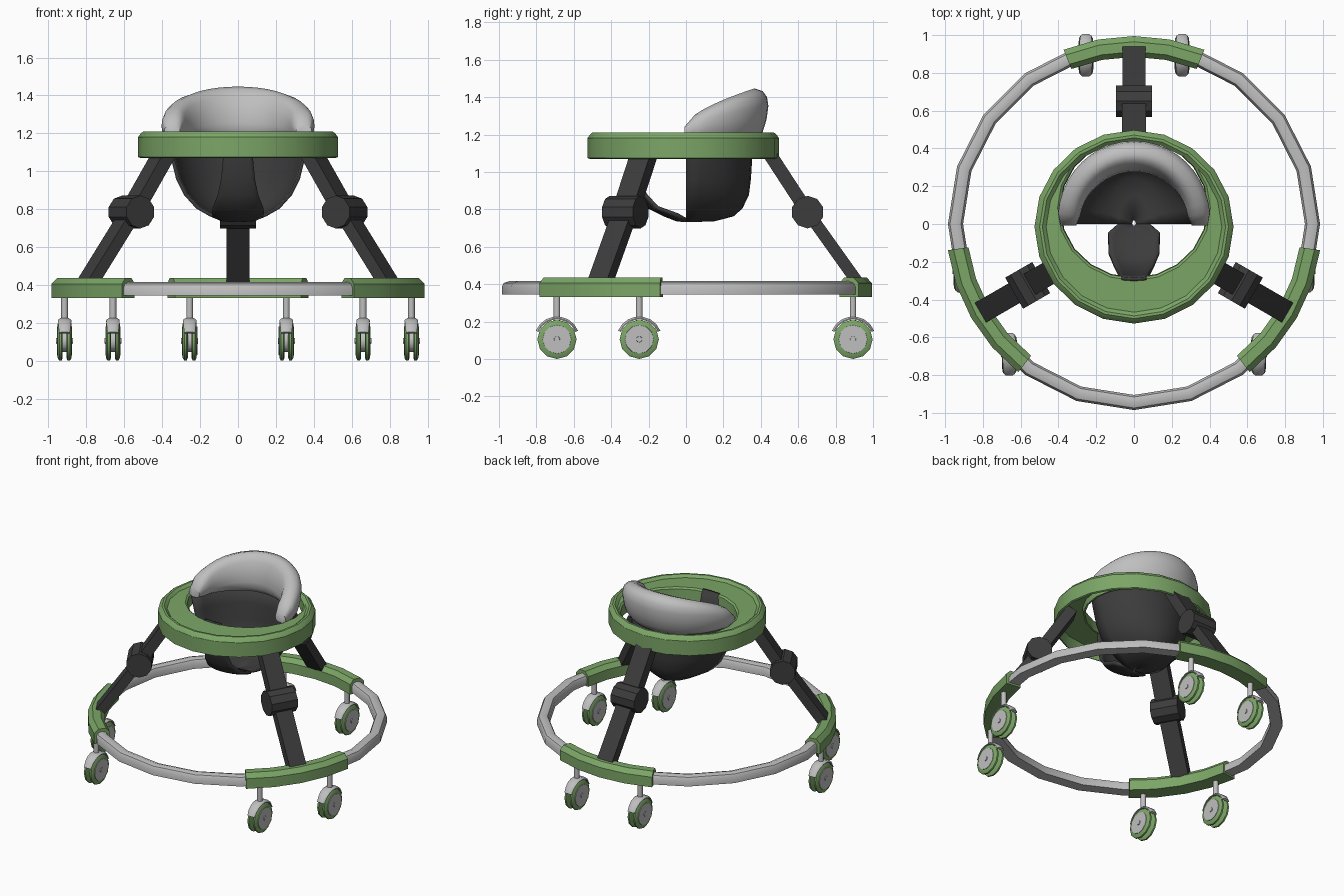
import bpy, bmesh, math
from mathutils import Vector, Matrix

if "Cube" in bpy.data.objects:
    bpy.data.objects.remove(bpy.data.objects["Cube"])

def mat(name, c):
    m = bpy.data.materials.new(name)
    m.diffuse_color = (*c, 1)
    m.use_nodes = True
    m.node_tree.nodes["Principled BSDF"].inputs["Base Color"].default_value = m.diffuse_color
    return m

GREEN = mat("green plastic", (0.20, 0.38, 0.135))
GREY = mat("light grey", (0.52, 0.52, 0.52))
DARK = mat("dark charcoal", (0.045, 0.045, 0.045))
cos, sin, pi = math.cos, math.sin, math.pi

def loft(name, secs, m, wrap=True, loop=False, caps=False, smooth=None, xf=None):
    """Skin a list of equal-length sections; wrap closes each section, loop joins last to first."""
    bm = bmesh.new()
    rows = [[bm.verts.new(p) for p in s] for s in secs]
    n, k = len(rows), len(rows[0])
    for i in range(n if loop else n - 1):
        a, b = rows[i], rows[(i + 1) % n]
        for j in range(k if wrap else k - 1):
            q = (j + 1) % k
            bm.faces.new((a[j], a[q], b[q], b[j]))
    if caps:
        bm.faces.new(rows[0])
        bm.faces.new(rows[-1])
    bmesh.ops.recalc_face_normals(bm, faces=bm.faces)
    if xf is not None:
        bm.transform(xf)
    me = bpy.data.meshes.new(name)
    bm.to_mesh(me)
    bm.free()
    ob = bpy.data.objects.new(name, me)
    bpy.context.collection.objects.link(ob)
    me.materials.append(m)
    if smooth:
        bpy.ops.object.select_all(action='DESELECT')
        ob.select_set(True)
        bpy.context.view_layer.objects.active = ob
        bpy.ops.object.shade_smooth_by_angle(angle=math.radians(smooth))
    return ob

def ring(r, z, n, ry=None, cy=0):
    ry = r if ry is None else ry
    return [(r * cos(2 * pi * i / n), cy + ry * sin(2 * pi * i / n), z) for i in range(n)]

def arc(profile, angles):
    """Profile of (r, z) swept around the z axis through the given angles."""
    return [[(r * cos(a), r * sin(a), z) for r, z in profile] for a in angles]

def x_disc(name, prof, m, at, n=12):
    """Revolve (x, r) pairs about the x axis at a point."""
    secs = [[(at[0] + x, at[1] + r * sin(2 * pi * i / n), at[2] - r * cos(2 * pi * i / n))
             for i in range(n)] for x, r in prof]
    return loft(name, secs, m, caps=True, smooth=35)

# Floor ring, arched section
prof = [(0.905, 0.345), (0.905, 0.385), (0.916, 0.406), (0.945, 0.416),
        (0.974, 0.406), (0.985, 0.385), (0.985, 0.345)]
loft("base_ring", arc(prof, [2 * pi * i / 20 for i in range(20)]), GREY, loop=True, smooth=40)

# Three clamps and three legs
clamp = [(0.885, 0.332), (0.885, 0.405), (0.912, 0.436), (0.965, 0.436), (0.995, 0.405), (0.995, 0.332)]

def bar(name, p, q, w, t, xf):
    """Flat bar in the yz plane from p to q, half width w, half thickness t."""
    p, q = Vector((0, *p)), Vector((0, *q))
    d = (q - p).normalized()
    n = Vector((0, -d.z, d.y)) * t
    x = Vector((w, 0, 0))
    return loft(name, [[c - x - n, c + x - n, c + x + n, c - x + n] for c in (p, q)], DARK, caps=True, xf=xf)

for tag, turn in (("back", 0), ("left", 120), ("right", -120)):
    base = math.radians(90 + turn)
    loft(tag + "_clamp", arc(clamp, [base + math.radians(d) for d in (-22, -11, 0, 11, 22)]),
         GREEN, caps=True, smooth=40)
    xf = Matrix.Rotation(math.radians(turn), 4, 'Z')
    bar(tag + "_upper_leg", (0.65, 0.785), (0.425, 1.13), 0.063, 0.036, xf)
    bar(tag + "_lower_leg", (0.65, 0.785), (0.925, 0.40), 0.06, 0.032, xf)
    joint = [[(x, 0.65 + 0.087 * cos(pi / 5 * (i + .5)), 0.785 + 0.087 * sin(pi / 5 * (i + .5)))
              for i in range(10)] for x in (-0.095, 0.095)]
    loft(tag + "_leg_joint", joint, DARK, caps=True, xf=xf)

# Six twin-wheel casters
for i, (cx, cy) in enumerate([(.255, .893), (.915, -.25), (.66, -.69)]):
    for s in (-1, 1):
        c = (s * cx, cy, 0.105)
        tag = "caster_%d_%s" % (i + 1, "right" if s > 0 else "left")
        loft(tag + "_stem", [[(c[0] + x, cy + y, z) for x, y, _ in ring(0.018, 0, 10)]
                             for z in (0.2, 0.345)], GREY, caps=True, smooth=40)
        x_disc(tag + "_core", [(-0.012, 0.06), (0.012, 0.06)], GREY, c)
        for e in (-1, 1):
            x_disc(tag + "_tyre", [(e * 0.010, 0.09), (e * 0.016, 0.105), (e * 0.028, 0.105),
                                   (e * 0.037, 0.09)], GREEN, c)
            x_disc(tag + "_disc", [(e * 0.030, 0.078), (e * 0.040, 0.076)], GREY, c)
            x_disc(tag + "_hub", [(e * 0.035, 0.017), (e * 0.045, 0.015)], GREY, c)
        fender = []
        for k in range(8):
            a = math.radians(22 + k * 136 / 7)
            w = 0.024 + 0.012 * sin(a)
            fender.append([(c[0] + x, cy + r * cos(a), c[2] + r * sin(a))
                           for x, r in ((-w, 0.106), (-w, 0.112), (-w * .6, 0.122),
                                        (w * .6, 0.122), (w, 0.112), (w, 0.106))])
        loft(tag + "_fender", fender, GREY, caps=True, smooth=40)

# Tray: hollow dish with an off-centre seat opening
N = 20
outer = [(0.505, 1.15), (0.515, 1.07), (0.527, 1.075), (0.527, 1.18), (0.515, 1.197), (0.500, 1.210),
         (0.485, 1.210), (0.465, 1.192)]
hole = [(0.405, 1.195), (0.392, 1.185), (0.388, 1.11), (0.400, 1.11), (0.405, 1.15)]
tray = [ring(r, z, N, r * 0.972, -0.015) for r, z in outer]
tray += [ring(r, z, N, r - 0.02, 0.085) for r, z in hole]
loft("tray", tray, GREEN, loop=True, smooth=30)

# Fabric seat: bowl levels (z, side radius, back radius, front radius, strap half angle)
levels = [(1.20, .375, .37, .292, 10), (1.07, .345, .345, .282, 13), (.96, .318, .338, .262, 16),
          (.88, .278, .328, .235, 22), (.81, .215, .295, .195, 38), (.77, .145, .25, .115, 68),
          (.745, .085, .15, .05, 90), (.74, .01, .02, .01, 90)]
back, strap = [], []
for z, rx, rb, rf, h in levels:
    back.append([(rx * cos(pi * i / 14), rb * sin(pi * i / 14), z) for i in range(15)])
    h = math.radians(h)
    strap.append([(rx * sin(h * (i / 4 - 1)), -rf * cos(h * (i / 4 - 1)), z) for i in range(9)])
for name, secs in (("seat_back", back), ("seat_front_strap", strap)):
    ob = loft(name, secs, DARK, wrap=False, smooth=50)
    mod = ob.modifiers.new("thickness", 'SOLIDIFY')
    mod.thickness = 0.018
    mod.offset = 0

# Padded backrest: horseshoe cushion rising to the rear
pad = []
M = 22
for i in range(M + 1):
    t = pi * i / M
    s = max(sin(t), 0)
    top = 1.255 + 0.187 * s ** 0.65
    zc, hz = (top + 1.165) / 2, (top - 1.165) / 2
    hr = 0.058 + 0.012 * s
    end = 0.72 if i in (0, M) else 1.0
    sec = []
    for j in range(14):
        a = 2 * pi * j / 14
        ca, sa = cos(a), sin(a)
        u = math.copysign(abs(ca) ** 0.8, ca) * hr * end
        v = math.copysign(abs(sa) ** 0.8, sa)
        r = 0.348 + u + 0.03 * v * s
        sec.append((r * cos(t), r * 1.03 * sin(t) - (0.008 if end < 1 else 0),
                    zc + v * hz * end - 0.35 * u * s))
    pad.append(sec)
loft("backrest_pad", pad, GREY, caps=True, smooth=60)
